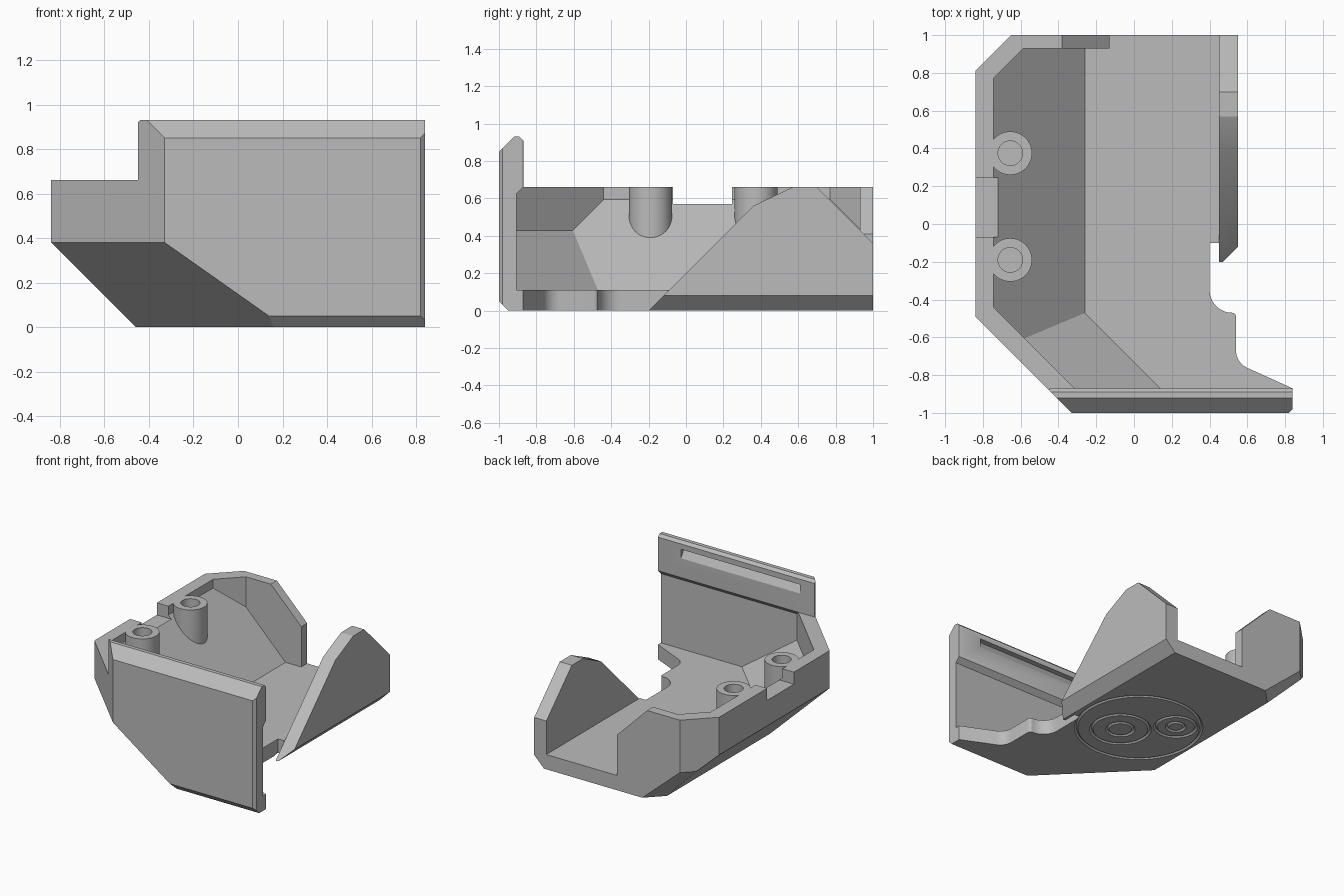
import bpy, bmesh, math
from mathutils import Vector

if "Cube" in bpy.data.objects:
    bpy.data.objects.remove(bpy.data.objects["Cube"], do_unlink=True)

grey = bpy.data.materials.new("plain_grey")
grey.use_nodes = True
COLOUR = (0.5, 0.5, 0.5, 1)
grey.diffuse_color = COLOUR
grey.node_tree.nodes["Principled BSDF"].inputs["Base Color"].default_value = COLOUR


def finish(name, bm):
    bmesh.ops.recalc_face_normals(bm, faces=bm.faces)
    mesh = bpy.data.meshes.new(name)
    bm.to_mesh(mesh)
    bm.free()
    mesh.materials.append(grey)
    ob = bpy.data.objects.new(name, mesh)
    bpy.context.collection.objects.link(ob)
    return ob


def convex(name, lo, hi, planes=()):
    """Box trimmed by planes, each given as (normal, distance)."""
    bm = bmesh.new()
    bmesh.ops.create_cube(bm, size=1)
    for v in bm.verts:
        v.co = [l + (c + 0.5) * (h - l) for c, l, h in zip(v.co, lo, hi)]
    for normal, dist in planes:
        n = Vector(normal)
        cut = bmesh.ops.bisect_plane(
            bm, geom=bm.verts[:] + bm.edges[:] + bm.faces[:], dist=1e-5,
            plane_co=n * dist / n.length_squared, plane_no=n, clear_outer=True)
        edges = [e for e in cut["geom_cut"]
                 if isinstance(e, bmesh.types.BMEdge) and e.is_boundary]
        if edges:
            bmesh.ops.edgeloop_fill(bm, edges=edges)
    return finish(name, bm)


def prism(name, points, axis, lo, hi):
    """Flat outline extruded along one axis."""
    def place(p, v):
        q = list(p)
        q.insert(axis, v)
        return q
    bm = bmesh.new()
    face = bm.faces.new([bm.verts.new(place(p, lo)) for p in points])
    out = bmesh.ops.extrude_face_region(bm, geom=[face])
    for v in out["geom"]:
        if isinstance(v, bmesh.types.BMVert):
            v.co[axis] = hi
    return finish(name, bm)


def circle(cx, cy, r, start=0, end=360, steps=48):
    full = end - start == 360
    angles = [math.radians(start + (end - start) * i / steps)
              for i in range(steps + (not full))]
    return [(cx + r * math.cos(a), cy + r * math.sin(a)) for a in angles]


def combine(target, tool, operation="DIFFERENCE"):
    mod = target.modifiers.new("combine", "BOOLEAN")
    mod.operation, mod.object, mod.solver = operation, tool, "EXACT"
    bpy.context.view_layer.update()
    deps = bpy.context.evaluated_depsgraph_get()
    target_mesh = bpy.data.meshes.new_from_object(target.evaluated_get(deps))
    target.modifiers.clear()
    target.data = target_mesh
    bpy.data.objects.remove(tool, do_unlink=True)


# Faceted outer shell
tray = convex("tray", (-0.84, -1, 0), (0.84, 1, 0.93), [
    ((-1, 0, -1), 0.46), ((-1, -1, 0), 1.33), ((-1, -1, -1.42), 0.79),
    ((-1, 1, 0), 1.65), ((-1, 1, -1.15), 1.34), ((0, -1, -1), 0.95),
    ((0, -1, 1), 1.85), ((1, -1, 0), 1.82)])

# Hollow interior, leaving a thicker lip along the front wall
combine(tray, convex("cavity", (-0.745, -0.905, 0.11), (2, 0.93, 1.3), [
    ((-1, 0, -1), 0.15), ((-1, -1, 0), 1.185), ((-1, -1, -1.42), 0.575),
    ((-1, 1, 0), 1.515), ((0, -1, 1), 1.53)]))

# Screw posts on the side slope
POSTS = [(-0.655, 0.375), (-0.655, -0.19)]
for x, y in POSTS:
    combine(tray, prism("post", circle(x, y, 0.115), 2, 0.36, 0.8), "UNION")

# Lower the rim everywhere except the front wall
combine(tray, convex("rim_cut", (-2, -0.87, 0.66), (2, 2, 2)))
combine(tray, convex("corner_cut", (-2, -2, 0.66), (-0.45, 2, 2)))
for x, y in POSTS:
    combine(tray, prism("bore", circle(x, y, 0.065), 2, 0.42, 0.8))

# Cable notch in the side wall
combine(tray, convex("notch", (-1, -0.07, 0.57), (-0.69, 0.245, 1)))

# Opening in the back wall with a sloped shoulder
combine(tray, prism("back_opening", [
    (-0.43, 0.71), (-0.13, 0.41), (-0.13, 0.11), (1, 0.11), (1, 0.71)],
    1, 0.9, 1.2))

# Curved open edge of the floor
edge = [(1, -0.95), (0.85, -0.875)]
edge += circle(0.64, -0.67, 0.1, 243, 180, 8)
edge += circle(0.52, -0.49, 0.02, 0, 90, 4)
edge += circle(0.52, -0.35, 0.12, 270, 180, 10)
edge += [(0.40, -0.1), (0.45, -0.1), (0.45, 1.2), (1, 1.2)]
edge[0] = (1, -0.875)
combine(tray, prism("edge_cut", edge, 2, -0.5, 1.5))

# Slot and small bevel at the top of the front wall
combine(tray, prism("slot", [(-0.85, 0.87), (-0.91, 0.87), (-0.85, 0.77)],
                    0, -0.33, 0.65))
combine(tray, prism("lip_bevel", [(-0.9, 0.94), (-0.8, 0.94), (-0.8, 0.84)],
                    0, -1, 1))

# Shallow ring grooves underneath
RINGS = [(0, 0.05, 0.43), (0.08, -0.05, 0.2), (0.08, -0.05, 0.09),
         (-0.19, 0.22, 0.14), (-0.19, 0.22, 0.06)]
for x, y, r in RINGS:
    bpy.ops.mesh.primitive_torus_add(
        location=(x, y, 0), major_radius=r, minor_radius=0.012,
        major_segments=64, minor_segments=4)
    combine(tray, bpy.context.object)

# Pointed side wall
side_wall = prism("side_wall", [
    (-0.2, 0), (0.36, 0.56), (0.57, 0.66), (0.7, 0.66), (1, 0.36), (1, 0)],
    0, 0.45, 0.55)
combine(side_wall, prism("bottom_bevel", [
    (0.45, -0.02), (0.6, 0.13), (0.6, -0.02)], 1, -1, 2))
combine(side_wall, prism("tip_bevel", [
    (0.4, -0.27), (0.6, -0.07), (0.6, -0.27)], 2, -1, 2))

# Crisp facets, smooth round parts
for ob in (tray, side_wall):
    bpy.ops.object.select_all(action="DESELECT")
    ob.select_set(True)
    bpy.context.view_layer.objects.active = ob
    bpy.ops.object.shade_smooth_by_angle(angle=math.radians(25))
